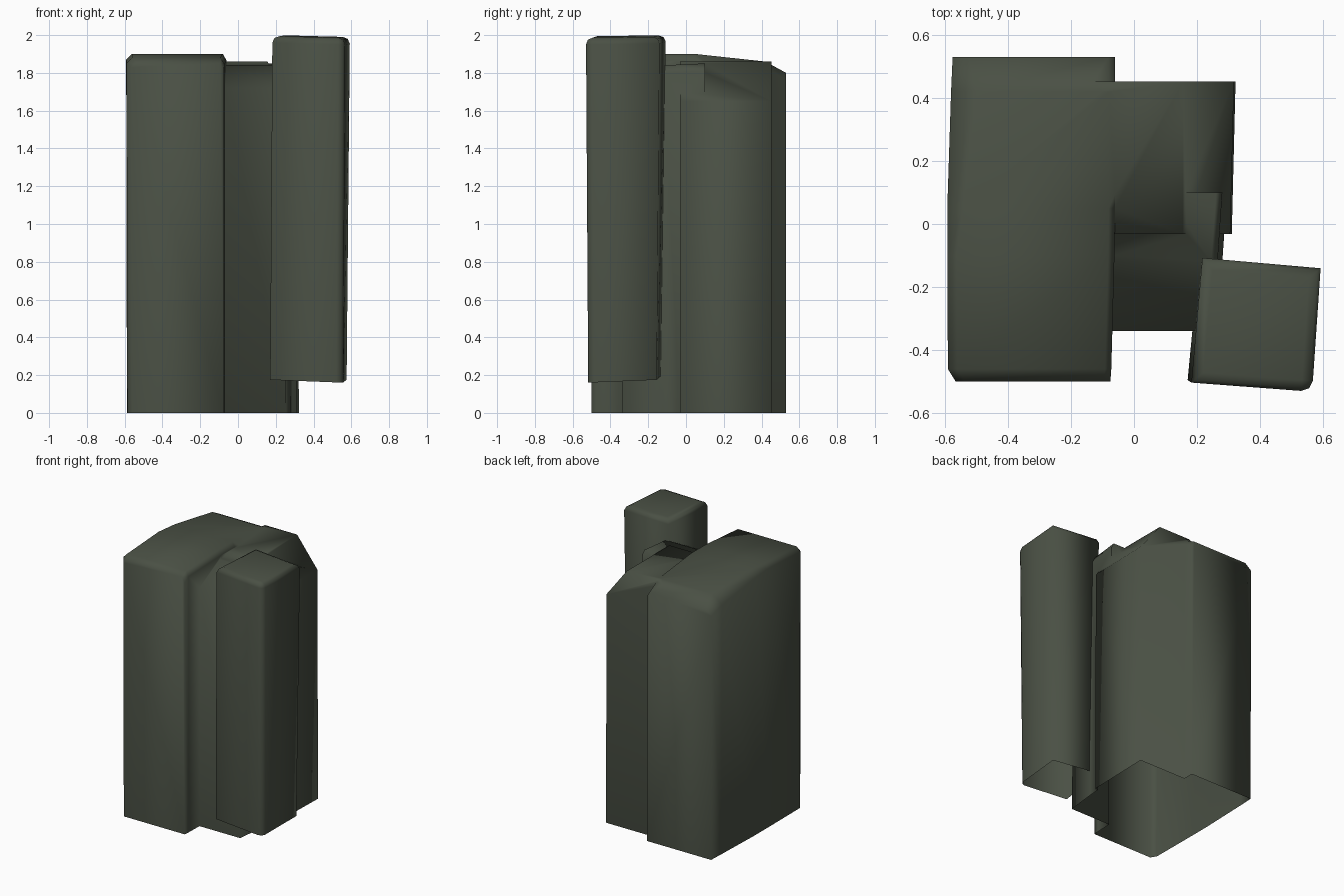
import bpy, bmesh

if "Cube" in bpy.data.objects:
    bpy.data.objects.remove(bpy.data.objects["Cube"])

stone = bpy.data.materials.new("dark_green_stone")
stone.diffuse_color = (0.068, 0.08, 0.058, 1)
stone.use_nodes = True
stone.node_tree.nodes["Principled BSDF"].inputs["Base Color"].default_value = stone.diffuse_color


def loft(name, rows):
    """Closed solid through sections; each row is (y, [(x, z), ...])."""
    bm = bmesh.new()
    rings = [[bm.verts.new((x, y, z)) for x, z in sec] for y, sec in rows]
    n = len(rings[0])
    for a, b in zip(rings, rings[1:]):
        for i in range(n):
            j = (i + 1) % n
            bm.faces.new((a[i], a[j], b[j], b[i]))
    bm.faces.new(rings[0])
    bm.faces.new(rings[-1])
    bmesh.ops.recalc_face_normals(bm, faces=bm.faces)
    return make(name, bm)


def make(name, bm):
    me = bpy.data.meshes.new(name)
    bm.to_mesh(me)
    bm.free()
    me.materials.append(stone)
    ob = bpy.data.objects.new(name, me)
    bpy.context.collection.objects.link(ob)
    return ob


def activate(ob):
    bpy.ops.object.select_all(action='DESELECT')
    ob.select_set(True)
    bpy.context.view_layer.objects.active = ob


def finish(ob, floor):
    """Open the underside and shade smoothly."""
    bm = bmesh.new()
    bm.from_mesh(ob.data)
    bm.normal_update()
    low = [f for f in bm.faces if f.normal.z < -0.7 and f.calc_center_median().z < floor]
    bmesh.ops.delete(bm, geom=low, context='FACES')
    bm.to_mesh(ob.data)
    bm.free()
    activate(ob)
    bpy.ops.object.shade_smooth_by_angle(angle=1.62)


# Big left pillar: ridge in the middle, falling to the front and back
main = [(-.50, -.565, -.075, 1.83, 1.85, .03), (-.46, -.59, -.072, 1.85, 1.88, .03),
        (-.10, -.592, -.062, 1.87, 1.90, .03), (.05, -.592, -.06, 1.86, 1.90, .05),
        (.42, -.58, -.06, 1.80, 1.86, .08), (.53, -.575, -.06, 1.76, 1.80, .05)]
pillar = loft("large_pillar", [
    (y, [(xl + .004, 0), (xl, zl), (xl + c, zt), (xr - .02, zt), (xr, zt - .035), (xr, 0)])
    for y, xl, xr, zl, zt, c in main])

# Middle pillar, back half with a sloped right shoulder
back = loft("middle_pillar_back", [
    (y, [(-.2, 0), (-.2, 1.8), (-.1, zt), (.155, zt), (xr - .005, 1.65), (xr, 0)])
    for y, xr, zt in ((-.032, .31, 1.86), (.452, .322, 1.86))])

# Middle pillar, front half, sloping to the front
front = loft("middle_pillar_front", [
    (y, [(-.2, 0), (-.2, zt), (xr - .02, zt), (xr, zt - .04), (xr + .015, 0)])
    for y, xr, zt in ((-.34, .24, 1.72), (-.12, .265, 1.84), (.1, .28, 1.85))])

# Merge the standing pillars into one shell
for part in (back, front):
    mod = pillar.modifiers.new("merge", 'BOOLEAN')
    mod.operation = 'UNION'
    mod.solver = 'EXACT'
    mod.object = part
    activate(pillar)
    bpy.ops.object.modifier_apply(modifier=mod.name)
    bpy.data.objects.remove(part, do_unlink=True)
pillar.name = "standing_pillars"
finish(pillar, 0.01)

# Small raised pillar at the front right, slightly turned and leaning
bm = bmesh.new()
low = [(.17, -.495, .175), (.555, -.52, .16), (.575, -.155, .175), (.205, -.13, .20)]
high = [(.182, -.503, 1.995), (.565, -.532, 1.985), (.592, -.14, 1.99), (.217, -.107, 2.0)]
a = [bm.verts.new(p) for p in low]
b = [bm.verts.new(p) for p in high]
bm.faces.new(a[::-1])
bm.faces.new(b)
for i in range(4):
    j = (i + 1) % 4
    bm.faces.new((a[i], a[j], b[j], b[i]))
edges = [e for e in bm.edges
         if all(v in b for v in e.verts) or (a[1] in e.verts and b[1] in e.verts)]
bmesh.ops.bevel(bm, geom=edges, offset=.035, segments=2, profile=.5, affect='EDGES')
bmesh.ops.recalc_face_normals(bm, faces=bm.faces)
finish(make("raised_pillar", bm), 0.3)
